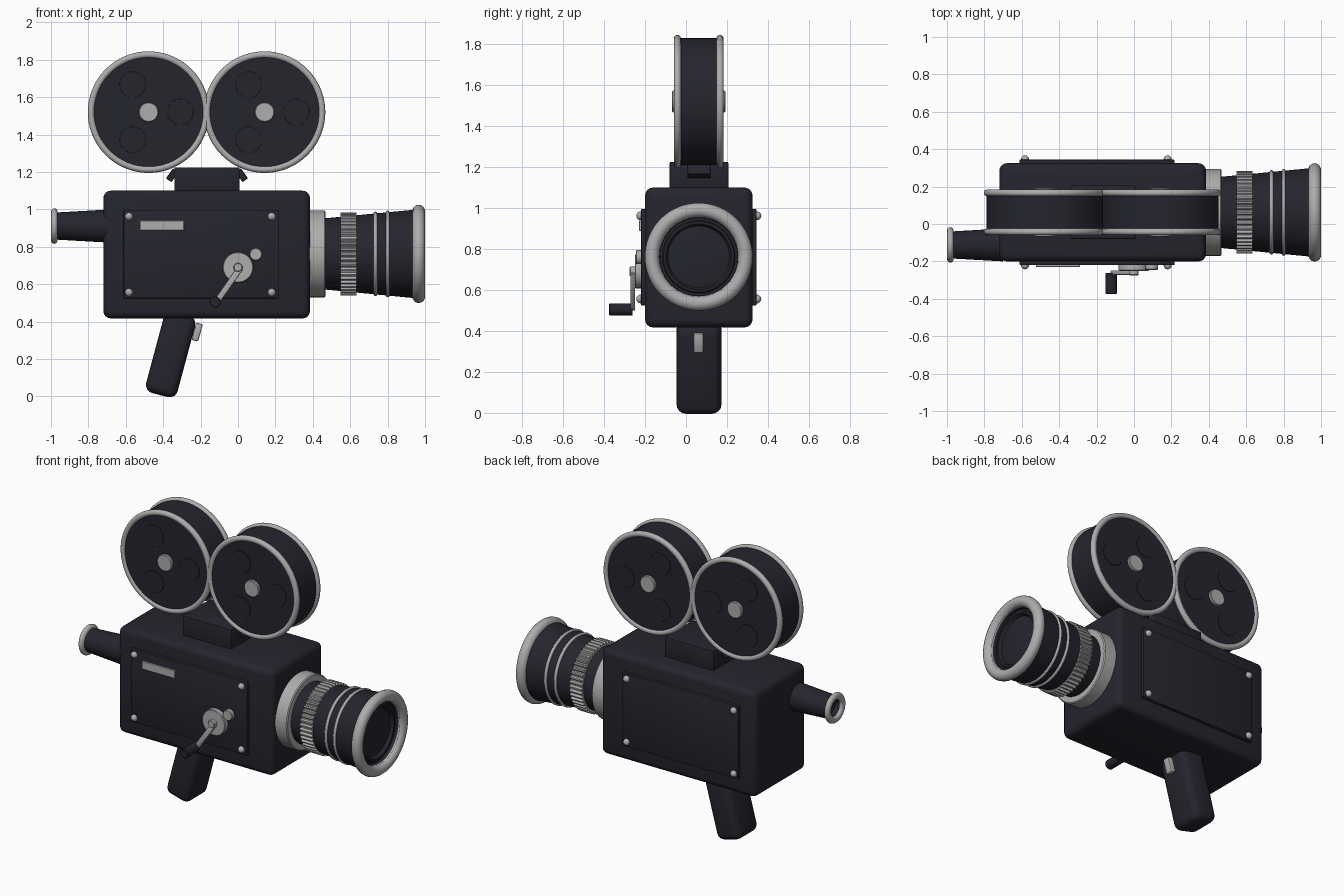
import bpy, bmesh, math
from mathutils import Matrix, Vector

if "Cube" in bpy.data.objects:
    bpy.data.objects.remove(bpy.data.objects["Cube"])


def material(name, rgb):
    m = bpy.data.materials.new(name)
    m.diffuse_color = (*rgb, 1)
    m.use_nodes = True
    m.node_tree.nodes["Principled BSDF"].inputs["Base Color"].default_value = m.diffuse_color
    return m


DARK = material("dark_leather", (0.018, 0.018, 0.027))
SILVER = material("silver_metal", (0.42, 0.42, 0.42))
X, Y, Z = Vector((1, 0, 0)), Vector((0, 1, 0)), Vector((0, 0, 1))


def finish(name, bm, mat):
    bmesh.ops.recalc_face_normals(bm, faces=bm.faces)
    me = bpy.data.meshes.new(name)
    bm.to_mesh(me)
    bm.free()
    me.materials.append(mat)
    ob = bpy.data.objects.new(name, me)
    bpy.context.collection.objects.link(ob)
    bpy.ops.object.select_all(action='DESELECT')
    ob.select_set(True)
    bpy.context.view_layer.objects.active = ob
    bpy.ops.object.shade_smooth_by_angle(angle=math.radians(35))
    return ob


def box(name, lo, hi, mat, bevel=0.0, tilt=0.0, seg=4):
    """Box between two corners, rounded, tilted about y through its centre."""
    lo, hi = Vector(lo), Vector(hi)
    bm = bmesh.new()
    bmesh.ops.create_cube(bm, size=1)
    bmesh.ops.scale(bm, vec=hi - lo, verts=bm.verts)
    if bevel:
        bmesh.ops.bevel(bm, geom=bm.edges[:], offset=bevel, segments=seg, profile=0.5, affect='EDGES')
    bm.transform(Matrix.Translation((lo + hi) / 2) @ Matrix.Rotation(math.radians(tilt), 4, 'Y'))
    return finish(name, bm, mat)


def lathe(name, origin, axis, profile, mat, n=64, closed=False):
    """Revolve (distance along axis, radius) points; closed makes a ring."""
    side = Z if abs(axis.z) < 0.5 else X
    other = axis.cross(side)
    bm = bmesh.new()
    rings = []
    for d, r in profile:
        base = Vector(origin) + axis * d
        if r == 0:
            rings.append([bm.verts.new(base)] * n)
        else:
            rings.append([bm.verts.new(base + (side * math.cos(t) + other * math.sin(t)) * r)
                          for t in (2 * math.pi * i / n for i in range(n))])
    pairs = list(zip(rings, rings[1:])) + ([(rings[-1], rings[0])] if closed else [])
    for a, b in pairs:
        for i in range(n):
            j = (i + 1) % n
            loop = list(dict.fromkeys((a[i], a[j], b[j], b[i])))
            if len(loop) > 2:
                bm.faces.new(loop)
    return finish(name, bm, mat)


def disc(name, origin, axis, r, depth, mat, n=48, soft=0.004):
    return lathe(name, origin, axis, [(0, 0), (0, r), (depth - soft, r), (depth, r - soft), (depth, 0)], mat, n)


def torus(name, origin, axis, major, minor, mat, flat=None, n=64):
    half = flat or minor
    pts = [(half * math.sin(a), major + minor * math.cos(a)) for a in (2 * math.pi * k / 14 for k in range(14))]
    return lathe(name, origin, axis, pts, mat, n, closed=True)


# body and magazine mount
box("body", (-0.72, -0.2, 0.417), (0.385, 0.325, 1.10), DARK, 0.04)
box("magazine_mount", (-0.34, -0.08, 1.08), (0.008, 0.207, 1.225), DARK, 0.006, seg=2)
for x, tilt in ((-0.352, 35), (0.02, -35)):
    box("mount_strut", (x - 0.018, 0.007, 1.15), (x + 0.018, 0.12, 1.215), DARK, 0.003, tilt, 1)

# side panels with corner screws
for face, out in ((-0.2, -1), (0.325, 1)):
    y0, y1 = sorted((face - out * 0.01, face + out * 0.02))
    box("side_panel", (-0.612, y0, 0.524), (0.217, y1, 0.995), DARK, 0.006, seg=2)
    for x in (-0.583, 0.18):
        for z in (0.556, 0.962):
            dome = [(0, 0.021), (0.006, 0.021), (0.014, 0.018), (0.021, 0.01), (0.024, 0)]
            lathe("panel_screw", (x, face + out * 0.019, z), Y * out, dome, SILVER, 20)
box("name_plate", (-0.525, -0.229, 0.888), (-0.29, -0.218, 0.94), SILVER, 0.002, seg=1)

# film reels
for cx in (-0.478, 0.142):
    c = Vector((cx, 0.062, 1.52))
    lathe("film_reel", c, Y, [(-0.113, 0), (-0.113, 0.3), (-0.1, 0.311), (0.1, 0.311), (0.113, 0.3), (0.113, 0)],
          DARK, 72)
    for s in (-1, 1):
        torus("reel_rim", c + Y * s * 0.104, Y, 0.307, 0.018, SILVER, n=72)
        disc("reel_hub", c + Y * s * 0.112, Y * s, 0.053, 0.018, SILVER, 32)
        for k in range(3):
            a = 2 * math.pi * k / 3
            disc("reel_spot", c + Y * s * 0.112 + (X * math.cos(a) + Z * math.sin(a)) * 0.17, Y * s, 0.07,
                 0.004, DARK, 32, 0.001)

# winding crank
disc("crank_plate", (0.0, -0.215, 0.69), -Y, 0.082, 0.035, SILVER)
disc("crank_button", (0.095, -0.215, 0.76), -Y, 0.034, 0.03, SILVER, 32)
box("crank_arm", (-0.066, -0.272, 0.488), (-0.034, -0.248, 0.708), SILVER, 0.004, 35, 2)
disc("crank_pivot", (0.0, -0.245, 0.69), -Y, 0.024, 0.03, SILVER, 24)
disc("crank_handle", (-0.122, -0.262, 0.505), -Y, 0.03, 0.113, DARK, 16)

# lens along +x
L = Vector((0, 0.062, 0.762))
disc("lens_mount_ring", L + X * 0.37, X, 0.232, 0.098, SILVER, 64, 0.006)
lathe("lens_barrel", L, X, [(0.44, 0), (0.44, 0.188), (0.96, 0.238), (0.975, 0.225), (0.975, 0.195), (0.945, 0.19),
                            (0.945, 0.178), (0.955, 0.172), (0.955, 0.16), (0.935, 0.15), (0.945, 0.08), (0.948, 0)],
      DARK)
torus("lens_hood_ring", L + X * 0.966, X, 0.228, 0.035, SILVER, flat=0.034)
for x, r in ((0.735, 0.216), (0.80, 0.222)):
    torus("lens_thin_ring", L + X * x, X, r, 0.01, SILVER)

# knurled focus ring
bm = bmesh.new()
teeth = 48
outline = []
for i in range(teeth * 4):
    t = 2 * math.pi * i / (teeth * 4)
    r = 0.221 if i % 4 < 2 else 0.208
    outline.append(bm.verts.new(L + Vector((0.548, r * math.cos(t), r * math.sin(t)))))
cap = bm.faces.new(outline)
moved = bmesh.ops.extrude_face_region(bm, geom=[cap])["geom"]
bmesh.ops.translate(bm, vec=X * 0.086, verts=[g for g in moved if isinstance(g, bmesh.types.BMVert)])
finish("focus_ring", bm, SILVER)

# eyepiece along -x
E = Vector((0, -0.112, 0.911))
lathe("eyepiece_tube", E, X, [(-0.70, 0), (-0.70, 0.088), (-0.98, 0.072), (-0.98, 0.05), (-0.95, 0.045), (-0.95, 0)],
      DARK, 48)
torus("eyepiece_ring", E - X * 0.982, X, 0.073, 0.022, SILVER, flat=0.018, n=48)

# grip and trigger
box("grip", (-0.447, -0.046, 0.0), (-0.273, 0.173, 0.45), DARK, 0.045, 15)
box("trigger", (-0.237, 0.037, 0.296), (-0.2, 0.085, 0.392), SILVER, 0.008, 15, 2)
